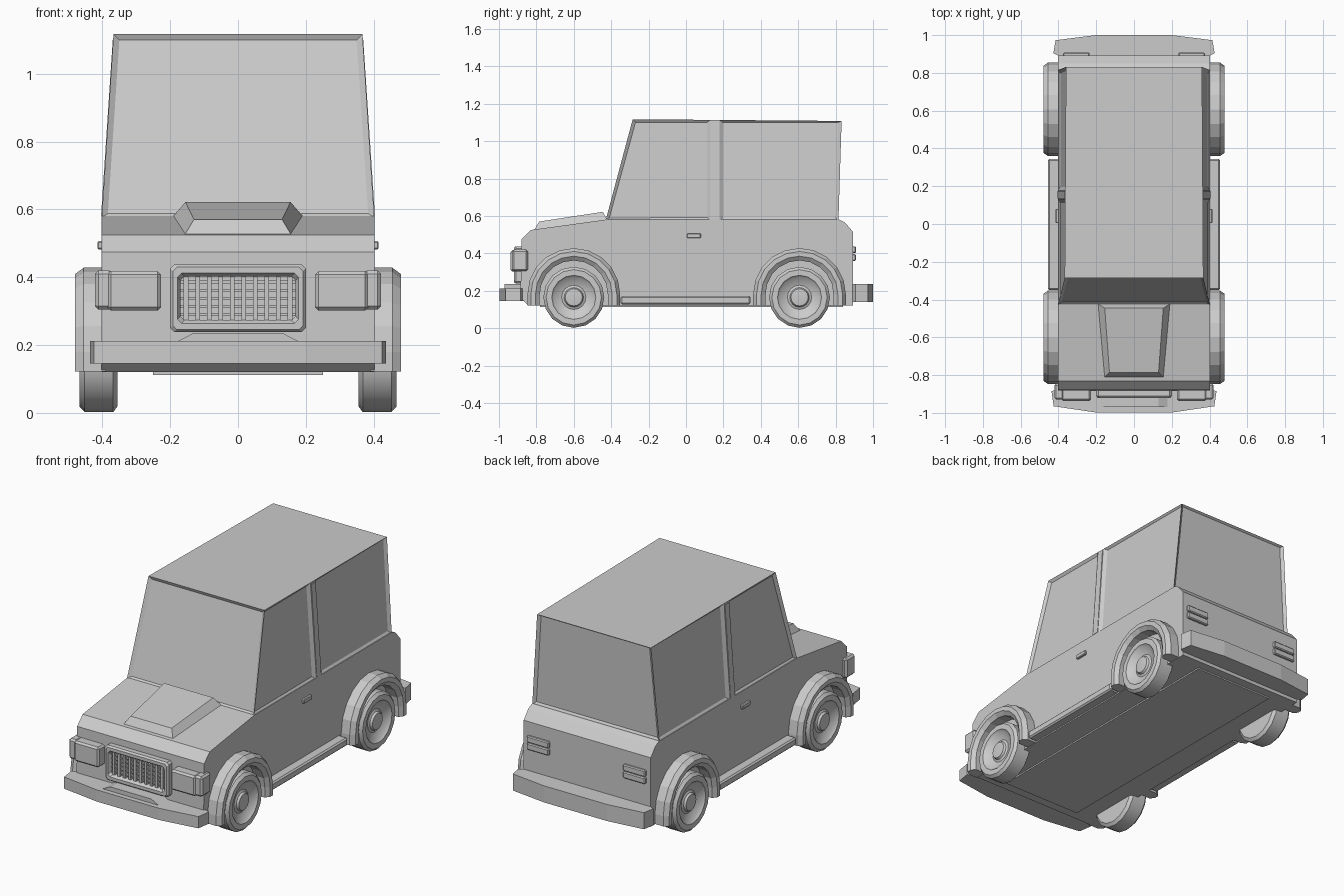
import bpy, bmesh
from math import sin, cos, pi, radians
from mathutils import Vector

cube = bpy.data.objects.get("Cube")
if cube:
    bpy.data.objects.remove(cube, do_unlink=True)

grey = bpy.data.materials.new("plain_grey")
GREY = (0.6, 0.6, 0.6, 1)
grey.diffuse_color = GREY
grey.use_nodes = True
grey.node_tree.nodes["Principled BSDF"].inputs["Base Color"].default_value = GREY


def finish(name, bm, mirror=False, smooth=False, bevel=0):
    bmesh.ops.recalc_face_normals(bm, faces=bm.faces)
    mesh = bpy.data.meshes.new(name)
    bm.to_mesh(mesh)
    bm.free()
    mesh.materials.append(grey)
    ob = bpy.data.objects.new(name, mesh)
    bpy.context.collection.objects.link(ob)
    if bevel:
        mod = ob.modifiers.new("soft_edges", "BEVEL")
        mod.width, mod.segments = bevel, 1
    if mirror:
        mod = ob.modifiers.new("other_side", "MIRROR")
        mod.use_clip = False
        mod.use_mirror_merge = False
    if smooth:
        bpy.ops.object.select_all(action="DESELECT")
        ob.select_set(True)
        bpy.context.view_layer.objects.active = ob
        bpy.ops.object.shade_smooth_by_angle(angle=radians(32))
    return ob


def loft(loops, closed=False):
    """Skin a row of equal point loops, capping the ends unless closed."""
    bm = bmesh.new()
    rows = [[bm.verts.new(p) for p in loop] for loop in loops]
    pairs = list(zip(rows, rows[1:])) + ([(rows[-1], rows[0])] if closed else [])
    for a, b in pairs:
        for i in range(len(a)):
            j = (i + 1) % len(a)
            bm.faces.new((a[i], a[j], b[j], b[i]))
    if not closed:
        bm.faces.new(rows[0])
        bm.faces.new(rows[-1])
    return bm


def box(name, x, y, z, mirror=False, bevel=0):
    loops = [[(x[0], y[0], h), (x[1], y[0], h), (x[1], y[1], h), (x[0], y[1], h)] for h in z]
    return finish(name, loft(loops), mirror, bevel=bevel)


def rect(w0, w1, y0, y1, z0, z1):
    """Symmetric quad with its own width and height at front and back."""
    return [(-w0, y0, z0), (w0, y0, z0), (w1, y1, z1), (-w1, y1, z1)]


# Lower body from its side profile
side = [(-0.84, 0.12), (-0.885, 0.16), (-0.88, 0.475), (-0.83, 0.525), (-0.43, 0.58),
        (0.82, 0.58), (0.85, 0.565), (0.893, 0.515), (0.893, 0.12)]
finish("body", loft([[(x, y, z) for y, z in side] for x in (-0.402, 0.402)]))
box("floor_plate", (-0.25, 0.25), (-0.78, 0.84), (0.112, 0.125))

# Cabin: tapered block, cut at the door pillar, with recessed panes
cabin = loft([rect(0.402, 0.402, -0.43, 0.815, 0.575, 0.575),
              rect(0.367, 0.36, -0.285, 0.832, 1.117, 1.108)])
for y in (0.13, 0.18):
    bmesh.ops.bisect_plane(cabin, geom=cabin.verts[:] + cabin.edges[:] + cabin.faces[:],
                           plane_co=(0, y, 0), plane_no=(0, 1, 0))
bmesh.ops.recalc_face_normals(cabin, faces=cabin.faces)
panes = [f for f in cabin.faces if abs(f.normal.z) < 0.6 and f.calc_area() > 0.1]
bmesh.ops.inset_individual(cabin, faces=panes, thickness=0.025, depth=-0.012)
for f in panes:
    for v in f.verts:
        if v.co.z > 0.9:
            v.co.z = 1.1
finish("cabin", cabin)
finish("door_pillar", loft([[(x, y, z) for x, y in ((a - 0.01, 0.136), (a + 0.004, 0.136),
                                                    (a + 0.004, 0.174), (a - 0.01, 0.174))]
                            for a, z in ((0.4, 0.58), (0.365, 1.105))]), mirror=True)

# Raised hood scoop
finish("hood_scoop", loft([rect(0.16, 0.195, -0.815, -0.42, 0.52, 0.575),
                           rect(0.13, 0.155, -0.785, -0.445, 0.57, 0.622)]))

# Bumpers from a plan outline
def bumper(name, s, z0, z1, outline):
    pts = [(x, s * y) for x, y in outline] + [(-x, s * y) for x, y in reversed(outline)]
    finish(name, loft([[(x, y, z) for x, y in pts] for z in (z0, z1)]))

bumper("front_bumper", -1, 0.145, 0.212,
       [(0.39, 0.87), (0.437, 0.885), (0.425, 0.965), (0.2, 0.998)])
bumper("rear_bumper", 1, 0.14, 0.235,
       [(0.39, 0.885), (0.427, 0.905), (0.415, 0.973), (0.2, 1.0)])
hump = [(-0.2, 0.2), (0.2, 0.2), (0.13, 0.236), (-0.13, 0.236)]
finish("bumper_hump", loft([[(x, y, z) for x, z in hump] for y in (-0.97, -0.87)]))

# Grille: bevelled frame ring, back plate and crossing bars
section = [(0.2, 0.1, -0.87), (0.2, 0.1, -0.91), (0.192, 0.092, -0.92),
           (0.178, 0.074, -0.92), (0.17, 0.064, -0.905), (0.17, 0.064, -0.87)]
def corners(w, h, y, c=0.012):
    ring = []
    for sx, sz in ((1, 1), (-1, 1), (-1, -1), (1, -1)):
        a, b = (sx * w, sz * (h - c)), (sx * (w - c), sz * h)
        ring += [a, b] if sx * sz > 0 else [b, a]
    return [(x, y, 0.338 + z) for x, z in ring]

finish("grille_frame", loft([corners(*s) for s in section], closed=True))
for i in range(10):
    x = -0.153 + i * 0.034
    box("grille_upright", (x - 0.007, x + 0.007), (-0.908, -0.87), (0.274, 0.402))
for i in range(5):
    z = 0.29 + i * 0.024
    box("grille_crossbar", (-0.17, 0.17), (-0.9, -0.87), (z - 0.004, z + 0.004))

# Lights, handles and running boards
box("headlight", (0.227, 0.385), (-0.937, -0.86), (0.302, 0.418), True, 0.01)
box("corner_light", (0.37, 0.422), (-0.93, -0.845), (0.305, 0.42), True, 0.01)
for z in (0.36, 0.401):
    box("tail_light", (0.235, 0.375), (0.88, 0.908), (z, z + 0.037), True, 0.005)
box("door_handle", (0.39, 0.415), (0.005, 0.08), (0.482, 0.507), True, 0.004)
box("running_board", (0.39, 0.455), (-0.35, 0.345), (0.127, 0.172), True, 0.008)

# Wheels and arches, revolved about the axle line
tyre = [(0.355, 0.145), (0.368, 0.163), (0.452, 0.163), (0.467, 0.148), (0.467, 0.118),
        (0.455, 0.108), (0.44, 0.065), (0.446, 0.052), (0.458, 0.046), (0.46, 0.03)]
flare = [(0.39, 0.248), (0.455, 0.248), (0.48, 0.23), (0.48, 0.205), (0.462, 0.182), (0.39, 0.182)]
SIDES = 16
for end, cy in (("front", -0.6), ("rear", 0.607)):
    loops = [[(x, cy + r * sin(2 * pi * i / SIDES), 0.165 + r * cos(2 * pi * i / SIDES))
              for i in range(SIDES)] for x, r in tyre]
    finish(end + "_wheel", loft(loops), mirror=True, smooth=True)
    loops = [[(x, cy + r * cos(pi * i / 10), 0.18 + r * sin(pi * i / 10)) for x, r in flare]
             for i in range(11)]
    feet = [[(x, y, 0.122) for x, y, z in loop] for loop in (loops[0], loops[-1])]
    finish(end + "_arch", loft([feet[0]] + loops + [feet[1]]), mirror=True)
